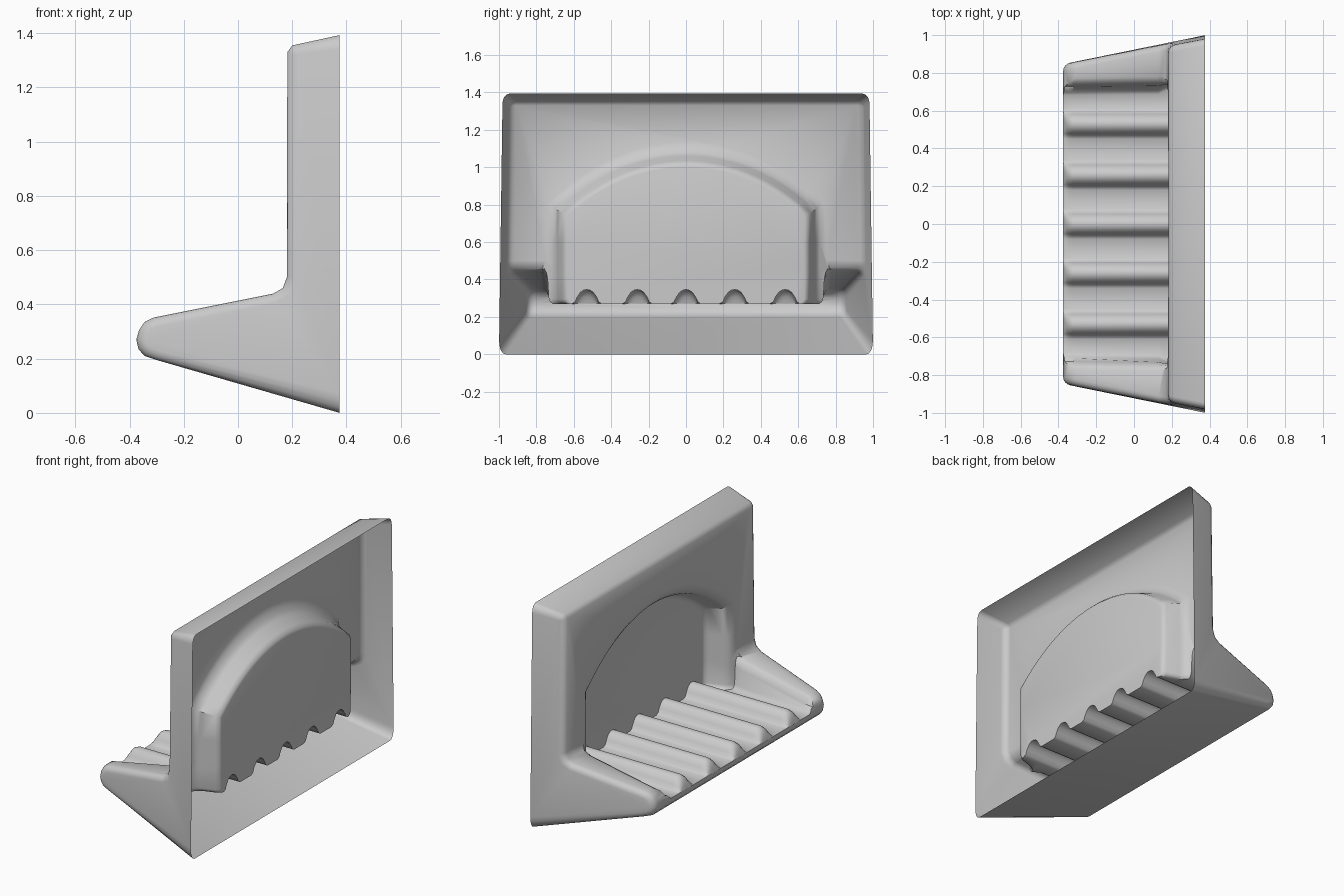
import bpy, bmesh
from math import sin, cos, radians
from mathutils import Vector

if "Cube" in bpy.data.objects:
    bpy.data.objects.remove(bpy.data.objects["Cube"])

BACK = 0.375


def loft(name, loops):
    """Closed solid from a list of equal-length point loops."""
    bm = bmesh.new()
    rows = [[bm.verts.new(p) for p in loop] for loop in loops]
    n = len(rows[0])
    for a, b in zip(rows, rows[1:]):
        for i in range(n):
            j = (i + 1) % n
            bm.faces.new((a[i], a[j], b[j], b[i]))
    bm.faces.new(rows[0][::-1])
    bm.faces.new(rows[-1])
    bmesh.ops.recalc_face_normals(bm, faces=bm.faces)
    bm.normal_update()
    bmesh.ops.triangulate(bm, faces=[f for f in bm.faces if len(f.verts) > 4],
                          ngon_method='EAR_CLIP')
    bmesh.ops.recalc_face_normals(bm, faces=bm.faces)
    mesh = bpy.data.meshes.new(name)
    bm.to_mesh(mesh)
    bm.free()
    ob = bpy.data.objects.new(name, mesh)
    bpy.context.collection.objects.link(ob)
    return ob


# Outer body: L-shaped side profile (x, z), drafted and rounded at both ends
profile = [Vector(p) for p in [
    (BACK, 1.393), (0.20, 1.355), (0.182, 1.33), (0.18, 0.50), (0.165, 0.46),
    (0.13, 0.44), (-0.31, 0.352), (-0.345, 0.335), (-0.365, 0.305),
    (-0.375, 0.27), (-0.367, 0.235), (-0.345, 0.21), (-0.30, 0.195), (BACK, 0.0)]]


def inset_profile(d):
    out = []
    for i, p in enumerate(profile):
        if i == 0:
            q = p - Vector((0, 1.5 * d))
        elif i == len(profile) - 1:
            q = p + Vector((0, 2 * d))
        else:
            e1 = (p - profile[i - 1]).normalized()
            e2 = (profile[i + 1] - p).normalized()
            n1, n2 = Vector((-e1.y, e1.x)), Vector((-e2.y, e2.x))
            m = (n1 + n2).normalized()
            q = p + m * d / m.dot(n1)
        out.append(q)
    return out


R = 0.035
half = []
for deg in (0, 22, 45, 67, 90):
    t = radians(deg)
    pts = inset_profile(R * (1 - sin(t)))
    half.append([(p.x, 1 - 0.2 * (BACK - p.x) - 0.014 * p.y - R * (1 - cos(t)), p.y)
                 for p in pts])
mirrored = [[(x, -y, z) for x, y, z in loop] for loop in reversed(half)]
body = loft("soap_dish", half + mirrored)


# Recess cutter: arched niche with a ribbed floor, flaring into the tray
BUMP = [(-0.08, 0), (-0.063, 0.01), (-0.052, 0.035), (-0.035, 0.06), (-0.018, 0.072),
        (0, 0.076), (0.018, 0.072), (0.035, 0.06), (0.052, 0.035), (0.063, 0.01),
        (0.08, 0)]
RIBS = (-0.53, -0.26, 0.0, 0.26, 0.53)


def niche(x, dy, dz, flare, rib):
    zr = 0.35 + 0.2 * (max(x, -0.33) + 0.33)      # side rim height here
    f = flare
    side = [(0.612 - 0.025 * f, 0.27), (0.625 - 0.022 * f, 0.28), (0.63 - 0.015 * f, 0.295),
            (0.632, zr - 0.05), (0.632 + 0.02 * f, zr - 0.015),
            (0.632 + 0.06 * f, zr + 0.006), (0.632 + 0.06 * f, 0.60),
            (0.632, 0.74 + 0.5 * dz)]
    pts = [(c + u, 0.27 + rib * h) for c in RIBS for u, h in BUMP]
    pts += [(y + dy, z) for y, z in side]
    w = 0.632 + dy
    zs, zt = 0.74 + 0.5 * dz, 1.0 + dz
    for i in range(1, 24):
        u = 1 - i / 12
        pts.append((w * u, zt - (zt - zs) * (0.9 * u * u + 0.1 * u ** 4)))
    pts += [(-y - dy, z) for y, z in reversed(side)]
    return [(x, y, z) for y, z in pts]


levels = [(0.33, 0, 0, 0, 1), (0.325, 0.016, 0.016, 0, 1), (0.305, 0.03, 0.035, 0, 1),
          (0.23, 0.055, 0.06, 0, 1), (0.208, 0.066, 0.08, 0, 1), (0.19, 0.083, 0.11, 0, 1),
          (0.178, 0.108, 0.145, 0.3, 1), (0.13, 0.1, 0.145, 1, 1),
          (-0.32, 0.095, 0.14, 1, 1), (-0.345, 0.095, 0.14, 1, 0.85),
          (-0.362, 0.095, 0.14, 1, 0.5), (-0.376, 0.095, 0.14, 1, 0.0),
          (-0.5, 0.095, 0.14, 1, 0.0)]
cutter = loft("recess_cutter", [niche(*l) for l in levels])
cutter.hide_render = True

mod = body.modifiers.new("recess", 'BOOLEAN')
mod.operation = 'DIFFERENCE'
mod.solver = 'EXACT'
mod.object = cutter
bpy.context.view_layer.objects.active = body
body.select_set(True)
cutter.select_set(False)
bpy.ops.object.modifier_apply(modifier=mod.name)
bpy.data.objects.remove(cutter)

# Open the back so only the thin shell remains
bm = bmesh.new()
bm.from_mesh(body.data)
back = [f for f in bm.faces if all(v.co.x > BACK - 0.001 for v in f.verts)]
bmesh.ops.delete(bm, geom=back, context='FACES')
bm.to_mesh(body.data)
bm.free()
bpy.ops.object.shade_smooth_by_angle(angle=radians(40))
